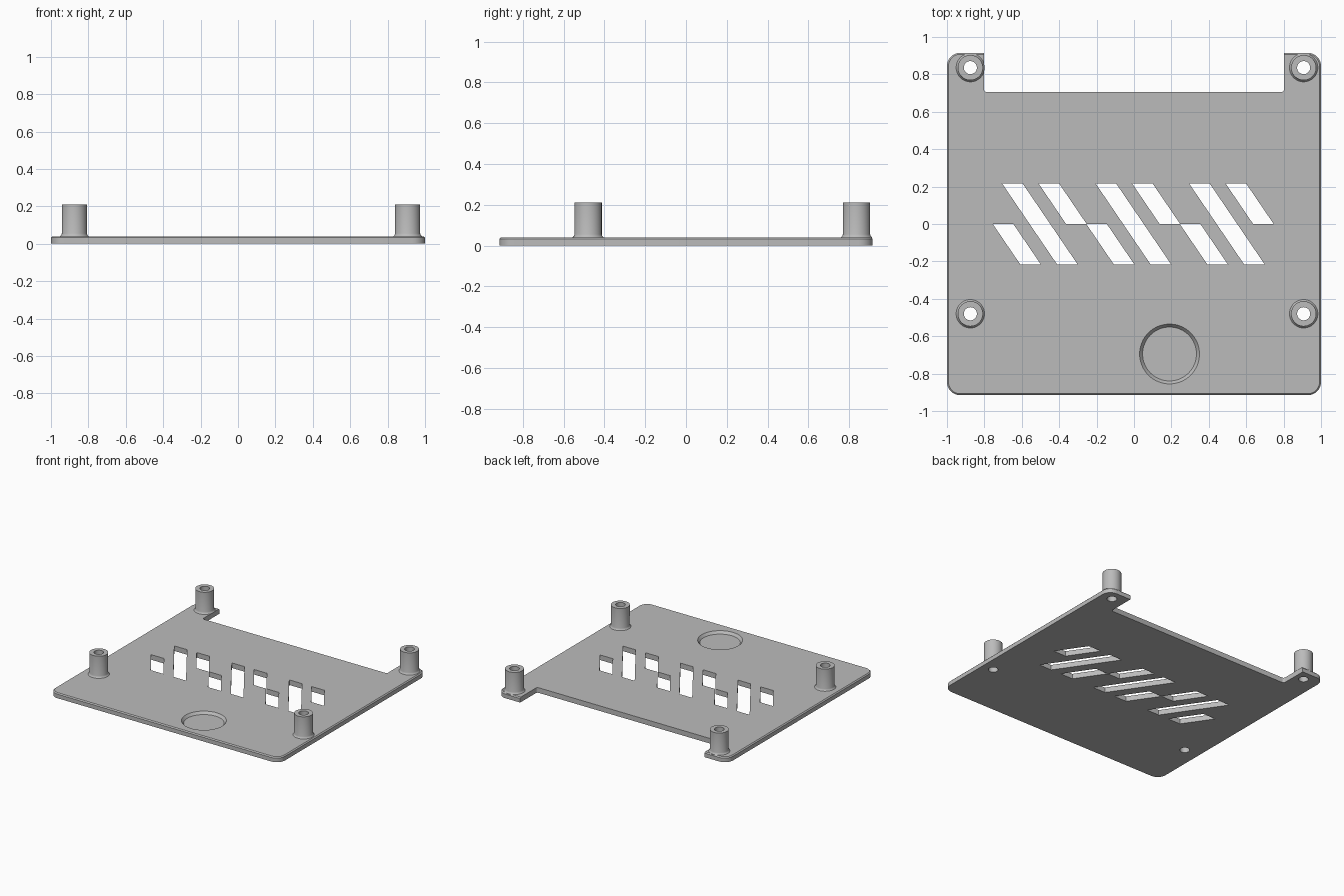
import bpy, bmesh
from math import sin, cos, pi, radians

cube = bpy.data.objects.get("Cube")
if cube:
    bpy.data.objects.remove(cube, do_unlink=True)

grey = bpy.data.materials.new("plain grey")
grey.use_nodes = True
GREY = (0.5, 0.5, 0.5, 1)
grey.diffuse_color = GREY
grey.node_tree.nodes["Principled BSDF"].inputs["Base Color"].default_value = GREY

THICK, HALF_X, HALF_Y, TOP = 0.04, 1.0, 0.915, 0.21


def arc(cx, cy, r, start, end, steps):
    return [(cx + r * cos(start + (end - start) * i / steps),
             cy + r * sin(start + (end - start) * i / steps)) for i in range(steps + 1)]


def circle(cx, cy, r, steps=48):
    return arc(cx, cy, r, 0, 2 * pi, steps)[:-1]


def rounded_rect(inset, radius=0.07):
    x, y = HALF_X - radius, HALF_Y - radius
    pts = []
    for k, (sx, sy) in enumerate([(1, 1), (-1, 1), (-1, -1), (1, -1)]):
        pts += arc(sx * x, sy * y, radius - inset, k * pi / 2, (k + 1) * pi / 2, 8)
    return pts


def loft(name, layers, caps=True):
    """Skin a stack of (outline, z) layers into one mesh object."""
    bm = bmesh.new()
    rings = [[bm.verts.new((x, y, z)) for x, y in pts] for pts, z in layers]
    n = len(rings[0])
    for a, b in zip(rings, rings[1:]):
        for i in range(n):
            j = (i + 1) % n
            bm.faces.new((a[i], a[j], b[j], b[i]))
    if caps:
        bm.faces.new(rings[0][::-1])
        bm.faces.new(rings[-1])
    bmesh.ops.recalc_face_normals(bm, faces=bm.faces)
    mesh = bpy.data.meshes.new(name)
    bm.to_mesh(mesh)
    bm.free()
    mesh.materials.append(grey)
    obj = bpy.data.objects.new(name, mesh)
    bpy.context.collection.objects.link(obj)
    return obj


def activate(obj):
    bpy.ops.object.select_all(action='DESELECT')
    obj.select_set(True)
    bpy.context.view_layer.objects.active = obj


def cut(target, cutter):
    cutter.hide_render = True
    mod = target.modifiers.new("cut", 'BOOLEAN')
    mod.operation, mod.solver, mod.object = 'DIFFERENCE', 'EXACT', cutter
    activate(target)
    bpy.ops.object.modifier_apply(modifier=mod.name)
    bpy.data.objects.remove(cutter, do_unlink=True)


def cut_through(target, outline):
    cut(target, loft("cutter", [(outline, -0.1), (outline, 0.1)]))


# Base plate with a chamfered top rim
plate = loft("base_plate", [(rounded_rect(0), 0), (rounded_rect(0), THICK - 0.008),
                            (rounded_rect(0.008), THICK)])

# Rear notch with small inner corner rounds
notch_l, notch_r, notch_y, r = -0.802, 0.802, 0.705, 0.015
cut_through(plate, [(notch_r, 1.1), (notch_l, 1.1)]
            + arc(notch_l + r, notch_y + r, r, pi, 1.5 * pi, 4)
            + arc(notch_r - r, notch_y + r, r, 1.5 * pi, 2 * pi, 4))

# Slanted vents: one long, one short upper and one short lower per repeat
SLOT_W, SLOT_H, SLOPE = 0.11, 0.216, 0.68
for k in range(3):
    for x, y0, y1 in [(-0.705, SLOT_H, -SLOT_H), (-0.51, SLOT_H, 0), (-0.755, 0, -SLOT_H)]:
        x += 0.5 * k
        shift = SLOPE * (y0 - y1)
        cut_through(plate, [(x, y0), (x + shift, y1),
                            (x + shift + SLOT_W, y1), (x + SLOT_W, y0)])

# Round tapered recess
cx, cy, floor = 0.19, -0.695, 0.02
cut(plate, loft("cutter", [(circle(cx, cy, 0.144, 64), floor),
                           (circle(cx, cy, 0.16, 64), THICK),
                           (circle(cx, cy, 0.16, 64), 0.1)]))

# Hollow standoffs with a flared foot, and their screw holes
BORE = 0.035
PROFILE = [(0.076, THICK - 0.006), (0.076, THICK), (0.07, THICK + 0.006), (0.067, THICK + 0.015),
           (0.067, TOP), (BORE, TOP), (BORE, THICK)]
standoffs = []
for side, x in [("right", -0.875), ("left", 0.907)]:
    for end, y in [("front", -0.48), ("back", 0.836)]:
        cut_through(plate, circle(x, y, BORE))
        standoffs.append(loft(f"standoff_{end}_{side}",
                              [(circle(x, y, rad), z) for rad, z in PROFILE], caps=False))

for obj in [plate] + standoffs:
    activate(obj)
    bpy.ops.object.shade_smooth_by_angle(angle=radians(30))
